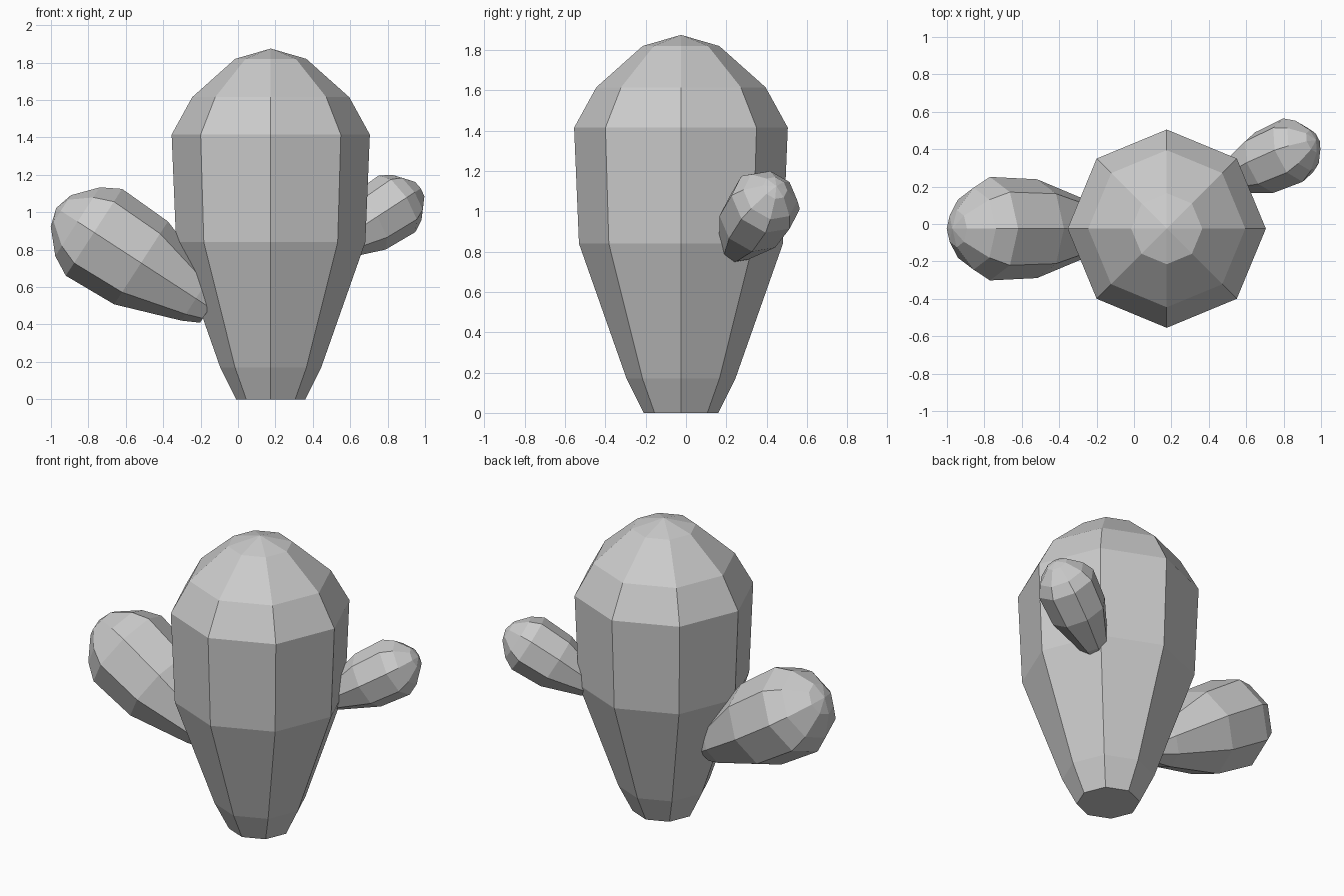
import bpy, bmesh
from math import radians, sin, cos, pi
from mathutils import Matrix, Vector

if "Cube" in bpy.data.objects:
    bpy.data.objects.remove(bpy.data.objects["Cube"])

# Shared silhouette: (radius, height)
PROFILE = [(0.185, 0), (0.27, 0.17), (0.506, 0.84), (0.53, 1.415),
           (0.42, 1.615), (0.19, 1.82)]
TIP = 1.875
SIDES = 8


def lobe(name, widest, scale, rx=0, ry=0):
    """Faceted lobe; 'widest' is the centre of its widest ring."""
    bm = bmesh.new()
    rings = [[bm.verts.new((r * cos(2 * pi * i / SIDES), r * sin(2 * pi * i / SIDES), z))
              for i in range(SIDES)] for r, z in PROFILE]
    tip = bm.verts.new((0, 0, TIP))
    for i in range(SIDES):
        j = (i + 1) % SIDES
        for a, b in zip(rings, rings[1:]):
            bm.faces.new((a[i], a[j], b[j], b[i]))
        bm.faces.new((rings[-1][i], rings[-1][j], tip))
    bm.faces.new(rings[0][::-1])
    mesh = bpy.data.meshes.new(name)
    bm.to_mesh(mesh)
    bm.free()
    obj = bpy.data.objects.new(name, mesh)
    bpy.context.collection.objects.link(obj)
    rot = Matrix.Rotation(radians(ry), 3, 'Y') @ Matrix.Rotation(radians(rx), 3, 'X')
    obj.rotation_euler = rot.to_euler()
    obj.scale = (scale,) * 3
    obj.location = Vector(widest) - rot @ Vector((0, 0, PROFILE[3][1] * scale))
    return obj


# Main trunk and its two side arms
lobe("trunk", (0.175, -0.025, 1.415), 1.0)
lobe("left_arm", (-0.77, -0.025, 0.8925), 0.522, ry=-57)
lobe("right_arm", (0.85, 0.395, 1.045), 0.34, rx=-20, ry=57)
